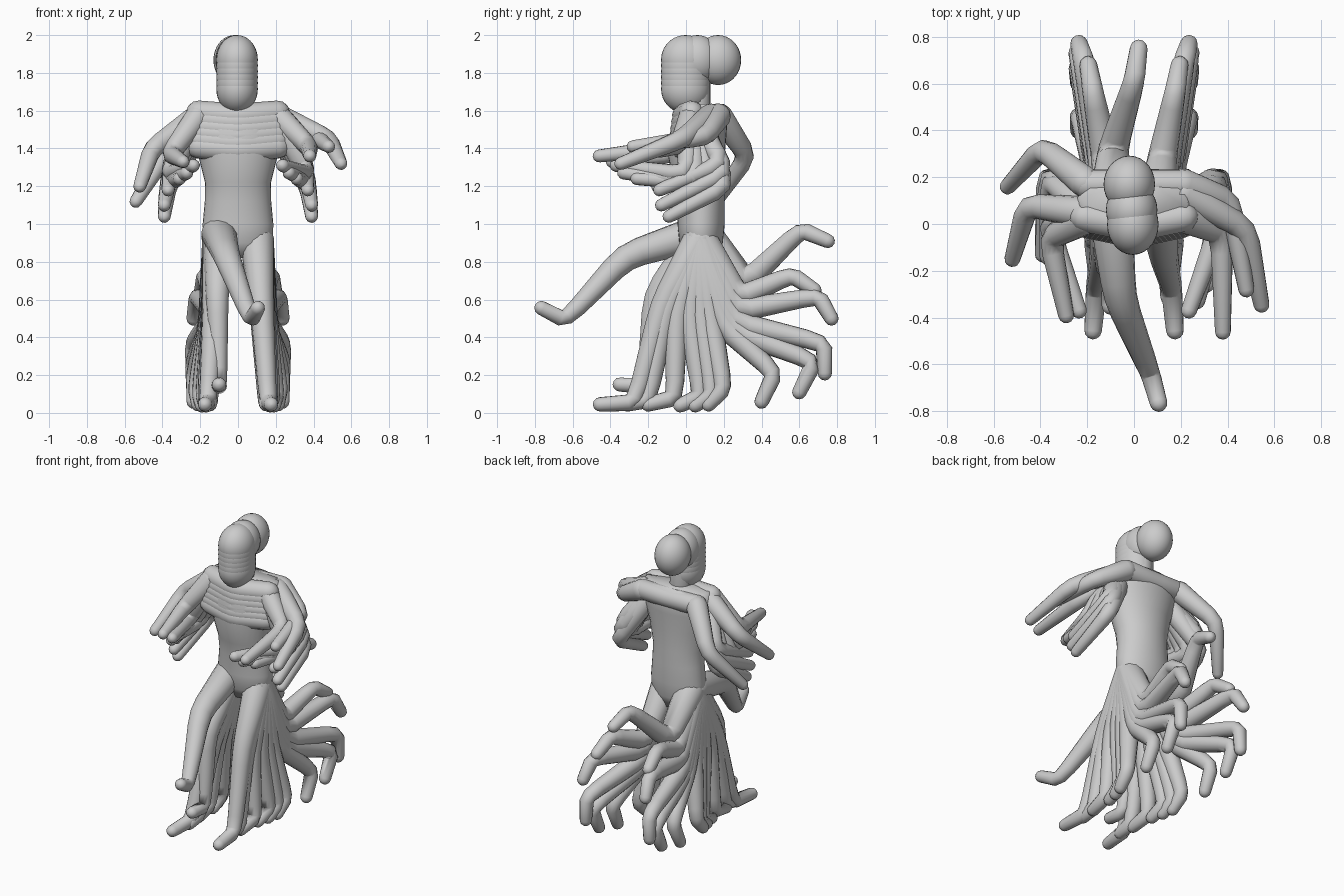
import bpy, bmesh, math
from mathutils import Vector

SIDES = 14


def finish(name, bm):
    bmesh.ops.recalc_face_normals(bm, faces=bm.faces)
    me = bpy.data.meshes.new(name)
    bm.to_mesh(me)
    bm.free()
    ob = bpy.data.objects.new(name, me)
    bpy.context.collection.objects.link(ob)
    for p in me.polygons:
        p.use_smooth = True
    return ob


def skin_rings(bm, rings):
    loops = [[bm.verts.new(p) for p in r] for r in rings]
    for a, b in zip(loops, loops[1:]):
        n = len(a)
        for i in range(n):
            bm.faces.new((a[i], a[(i + 1) % n], b[(i + 1) % n], b[i]))
    bm.faces.new(loops[0][::-1])
    bm.faces.new(loops[-1])


def limb(name, pts, radii):
    """Tapered round tube with softened joints and domed ends."""
    pts = [Vector(p) for p in pts]
    path = [(pts[0], radii[0])]
    for i in range(1, len(pts) - 1):
        a, b, c = pts[i - 1:i + 2]
        p, q = b.lerp(a, 0.2), b.lerp(c, 0.2)
        r = radii[i]
        path += [(p, r + 0.2 * (radii[i - 1] - r)), (b * 0.5 + (p + q) * 0.25, r),
                 (q, r + 0.2 * (radii[i + 1] - r))]
    path.append((pts[-1], radii[-1]))
    d0 = (path[1][0] - path[0][0]).normalized()
    d1 = (path[-1][0] - path[-2][0]).normalized()
    r0, r1 = radii[0], radii[-1]
    steps = [math.radians(t) for t in (85, 60, 30)]
    path = ([(pts[0] - d0 * r0 * math.sin(t), r0 * math.cos(t)) for t in steps] + path +
            [(pts[-1] + d1 * r1 * math.sin(t), r1 * math.cos(t)) for t in reversed(steps)])
    u = d0.orthogonal().normalized()
    rings = []
    for i, (c, r) in enumerate(path):
        d = (path[min(i + 1, len(path) - 1)][0] - path[max(i - 1, 0)][0]).normalized()
        u = (u - d * u.dot(d)).normalized()
        v = d.cross(u)
        rings.append([c + (u * math.cos(k) + v * math.sin(k)) * r
                      for k in (2 * math.pi * j / SIDES for j in range(SIDES))])
    bm = bmesh.new()
    skin_rings(bm, rings)
    return finish(name, bm)


def torso(name, sections):
    """Loft of flattened ovals: (z, y centre, half width, half depth)."""
    bm = bmesh.new()
    skin_rings(bm, [[(rx * math.cos(a), y + ry * math.sin(a), z)
                     for a in (2 * math.pi * j / 32 for j in range(32))]
                    for z, y, rx, ry in sections])
    return finish(name, bm)


def head(name, loc, scale):
    bm = bmesh.new()
    bmesh.ops.create_uvsphere(bm, u_segments=28, v_segments=18, radius=1)
    for v in bm.verts:
        v.co = Vector(loc) + Vector(a * b for a, b in zip(v.co, scale))
    finish(name, bm)


# Heads of the overlapping poses
for i in range(6):
    head("front_head", (-0.005, -0.002, 1.715 + 0.031 * i), (0.11, 0.13, 0.13))
head("middle_head", (-0.01, 0.06, 1.87), (0.11, 0.12, 0.13))
head("rear_head", (-0.02, 0.17, 1.868), (0.11, 0.122, 0.132))

# Bodies: hips, waist and chest
torso("body", [(0.82, 0.09, 0.12, 0.08), (0.90, 0.08, 0.185, 0.115), (1.0, 0.08, 0.187, 0.125),
               (1.12, 0.08, 0.176, 0.125), (1.22, 0.07, 0.175, 0.135), (1.36, 0.055, 0.21, 0.15),
               (1.48, 0.065, 0.245, 0.15), (1.58, 0.08, 0.25, 0.14), (1.635, 0.09, 0.23, 0.11)])

# Stacked shoulder bars form the ridged chest
for i in range(6):
    z = 1.40 + 0.036 * i
    y = -0.035 + 0.005 * i
    limb("shoulder_bar", [(-0.21, y + 0.04, z + 0.01), (0, y, z - 0.01), (0.21, y + 0.04, z + 0.01)],
         [0.064, 0.068, 0.064])
limb("rear_shoulder_bar", [(-0.2, 0.17, 1.575), (0, 0.17, 1.57), (0.2, 0.17, 1.575)], [0.064, 0.065, 0.064])
limb("neck", [(0, 0.06, 1.55), (-0.01, 0.06, 1.8)], [0.07, 0.07])

# Legs shared by both sides: knee, ankle, toe as (y, z), then knee x, ankle x, toe x
LEGS = [
    ((-0.13, 0.57), (-0.27, 0.055), (-0.455, 0.045), 0.125, 0.16, 0.175),
    ((-0.11, 0.53), (-0.20, 0.07), (-0.31, 0.045), 0.125, 0.15, 0.15),
    ((-0.05, 0.52), (-0.06, 0.08), (-0.2, 0.045), 0.13, 0.17, 0.16),
    ((0.02, 0.51), (0.08, 0.09), (-0.03, 0.04), 0.135, 0.18, 0.17),
    ((0.08, 0.51), (0.14, 0.10), (0.05, 0.04), 0.14, 0.2, 0.19),
    ((0.13, 0.49), (0.20, 0.13), (0.12, 0.045), 0.145, 0.22, 0.21),
    ((0.20, 0.46), (0.47, 0.21), (0.40, 0.06), 0.15, 0.23, 0.235),
    ((0.24, 0.44), (0.68, 0.27), (0.60, 0.11), 0.15, 0.235, 0.235),
    ((0.25, 0.48), (0.73, 0.37), (0.735, 0.21), 0.145, 0.235, 0.24),
    ((0.27, 0.54), (0.70, 0.62), (0.77, 0.50), 0.135, 0.215, 0.235),
    ((0.28, 0.61), (0.56, 0.73), (0.68, 0.65), 0.12, 0.175, 0.195),
]
for s in (-1, 1):
    for k, a, t, kx, ax, tx in LEGS:
        limb("leg", [(0.1 * s, 0.075, 0.92), (s * kx, *k), (s * ax, *a), (s * tx, *t)],
             [0.09, 0.063, 0.046, 0.038])

# Single legs: high kick, back kick, raised step
limb("front_kick_leg", [(-0.1, 0.06, 0.95), (-0.06, -0.32, 0.83), (0.07, -0.64, 0.49), (0.105, -0.765, 0.555)],
     [0.095, 0.07, 0.043, 0.038])
limb("back_kick_leg", [(-0.1, 0.1, 0.94), (-0.09, 0.32, 0.69), (0.0, 0.61, 0.97), (0.02, 0.75, 0.91)],
     [0.095, 0.065, 0.046, 0.038])
limb("step_leg", [(-0.1, 0.06, 0.93), (-0.11, -0.17, 0.62), (-0.10, -0.22, 0.14), (-0.10, -0.35, 0.15)],
     [0.085, 0.06, 0.042, 0.038])

# Arm bundles on both sides: elbow, hand
ARMS = [
    ((0.37, 0.21, 1.20), (0.39, -0.09, 1.04)),
    ((0.36, 0.21, 1.27), (0.39, -0.13, 1.10)),
    ((0.355, 0.19, 1.32), (0.37, -0.14, 1.18)),
    ((0.36, 0.12, 1.22), (0.31, -0.26, 1.24)),
    ((0.37, 0.05, 1.23), (0.27, -0.33, 1.27)),
    ((0.37, 0.0, 1.26), (0.235, -0.37, 1.31)),
]
for s in (-1, 1):
    for i, (e, h) in enumerate(ARMS):
        limb("arm", [(0.215 * s, 0.1 - 0.015 * i, 1.48 + 0.015 * i), (s * e[0], *e[1:]), (s * h[0], *h[1:])],
             [0.066, 0.048, 0.034])

# Arms swung wide on one side only
WIDE = [
    ((-0.39, 0.325, 1.36), (-0.54, 0.16, 1.12), 0.18),
    ((-0.455, 0.08, 1.40), (-0.52, -0.15, 1.2), 0.05),
    ((-0.36, -0.06, 1.37), (-0.29, -0.39, 1.33), 0.02),
    ((0.48, -0.02, 1.45), (0.545, -0.345, 1.32), 0.13),
    ((0.41, 0.10, 1.46), (0.48, -0.28, 1.41), 0.17),
    ((0.375, -0.04, 1.41), (0.38, -0.46, 1.36), 0.03),
]
for e, h, y in WIDE:
    limb("wide_arm", [(math.copysign(0.21, e[0]), y, 1.57), e, h], [0.068, 0.05, 0.034])
